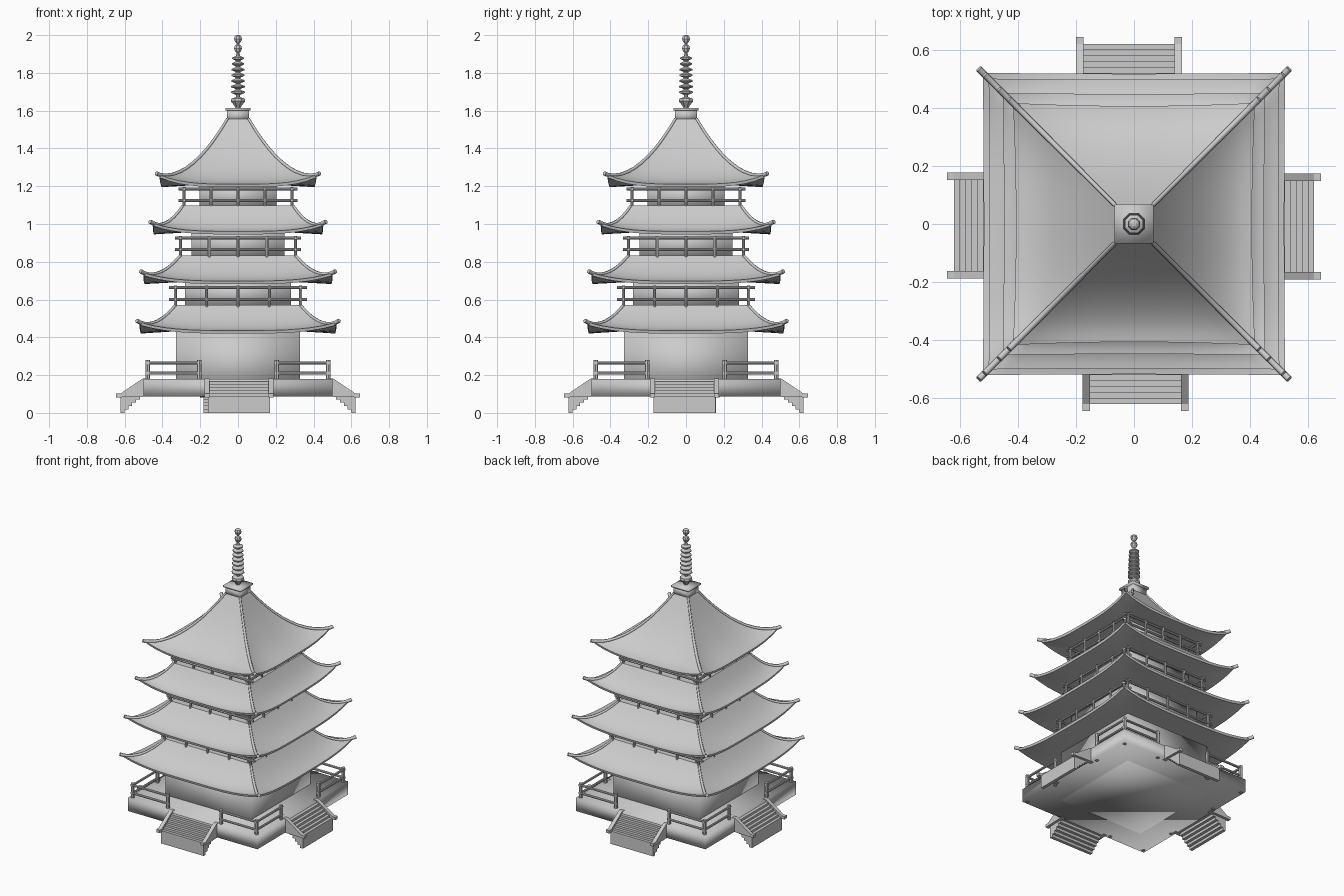
import bpy, bmesh, math
from mathutils import Vector, Matrix

if "Cube" in bpy.data.objects:
    bpy.data.objects.remove(bpy.data.objects["Cube"])


def finish(bm, name, smooth=None):
    bmesh.ops.recalc_face_normals(bm, faces=bm.faces)
    me = bpy.data.meshes.new(name)
    bm.to_mesh(me)
    bm.free()
    ob = bpy.data.objects.new(name, me)
    bpy.context.collection.objects.link(ob)
    if smooth:
        bpy.ops.object.select_all(action='DESELECT')
        ob.select_set(True)
        bpy.context.view_layer.objects.active = ob
        bpy.ops.object.shade_smooth_by_angle(angle=math.radians(smooth))
    return ob


def add_box(bm, lo, hi, mat=Matrix()):
    lo, hi = Vector(lo), Vector(hi)
    m = mat @ Matrix.Translation((lo + hi) / 2) @ Matrix.Diagonal((*(hi - lo), 1))
    bmesh.ops.create_cube(bm, size=1, matrix=m)


def add_rod(bm, a, b, r, mat=Matrix(), sides=8):
    a, b = Vector(a), Vector(b)
    d = b - a
    m = mat @ Matrix.Translation((a + b) / 2) @ d.to_track_quat('Z', 'Y').to_matrix().to_4x4()
    bmesh.ops.create_cone(bm, cap_ends=True, segments=sides, radius1=r, radius2=r,
                          depth=d.length, matrix=m)


def turn(k):
    return Matrix.Rotation(k * math.pi / 2, 4, 'Z')


def square_box(name, half, z0, z1):
    bm = bmesh.new()
    add_box(bm, (-half, -half, z0), (half, half, z1))
    return finish(bm, name, 100)


# curved roof with lifted corners, closed underneath
def roof(name, w_top, z_top, w_eave, z_bot, wall, lift=0.044, bow=0.006, n=16):
    z_eave = z_bot + 0.016
    steps = 10
    # rows: half width, height, corner lift, side inset
    rows = []
    for j in range(steps + 1):
        t = j / steps
        rows.append((w_top + (w_eave - w_top) * t,
                     z_eave + (z_top - z_eave) * (1 - t) ** 1.8, lift * t * t, bow * t * t))
    for s in (1, 0.75, 0.5, 0.25, 0):
        rows.append((wall + (w_eave - 0.004 - wall) * s, z_bot + 0.012 * (1 - s), lift * s * s, bow * s))
    bm = bmesh.new()
    rings = []
    for w, z, lf, inset in rows:
        ring = []
        for k in range(4):
            for i in range(n):
                u = -1 + 2 * i / n
                p = Vector((u * w, -w * (1 - inset * (1 - u * u)), z + lf * abs(u) ** 3.5))
                ring.append(bm.verts.new(turn(k) @ p))
        rings.append(ring)
    for a, b in zip(rings, rings[1:]):
        for i in range(4 * n):
            j = (i + 1) % (4 * n)
            bm.faces.new((a[i], a[j], b[j], b[i]))
    bm.faces.new(rings[0])
    bm.faces.new(rings[-1])
    finish(bm, name, 35)

    # hip ridges with upturned tips
    cu = bpy.data.curves.new(name + "_hip_ridges", 'CURVE')
    cu.dimensions = '3D'
    cu.bevel_depth = 0.012
    cu.bevel_resolution = 1
    cu.use_fill_caps = True
    path = [(w, z + lf) for w, z, lf, _ in rows[:steps + 1]]
    path.append((w_eave + 0.014, z_eave + lift + 0.008))
    for k in range(4):
        sp = cu.splines.new('POLY')
        sp.points.add(len(path) - 1)
        for i, (w, z) in enumerate(path):
            p = turn(k) @ Vector((w, w, z))
            sp.points[i].co = (*p, 1)
            sp.points[i].radius = 0.6 + 0.4 * i / len(path)
    bpy.context.collection.objects.link(bpy.data.objects.new(name + "_hip_ridges", cu))


# balcony rail all round one floor, rails crossing at the corners
def balcony(name, half, reach, z0, z_low, z_high):
    bm = bmesh.new()
    for k in range(4):
        m = turn(k)
        for z in (z_low, z_high):
            add_rod(bm, (-reach, -half, z), (reach, -half, z), 0.008, m)
        for f in (-1, -0.5, 0, 0.5):
            add_rod(bm, (f * half, -half, z0 - 0.01), (f * half, -half, z_high + 0.012), 0.008, m)
    finish(bm, name, 30)


# platform and storeys
square_box("platform", 0.5, 0.088, 0.18)
square_box("ground_floor_walls", 0.328, 0.086, 0.44)
square_box("second_floor_walls", 0.28, 0.56, 0.7)
square_box("third_floor_walls", 0.245, 0.82, 0.965)
square_box("fourth_floor_walls", 0.205, 1.08, 1.215)

roof("first_roof", 0.33, 0.572, 0.522, 0.42, 0.328)
roof("second_roof", 0.305, 0.833, 0.502, 0.682, 0.28)
roof("third_roof", 0.292, 1.097, 0.452, 0.945, 0.245)
roof("top_roof", 0.055, 1.558, 0.418, 1.195, 0.205, 0.05, 0.025)

balcony("second_floor_balcony", 0.332, 0.365, 0.57, 0.6, 0.663)
balcony("third_floor_balcony", 0.305, 0.333, 0.83, 0.865, 0.925)
balcony("fourth_floor_balcony", 0.285, 0.315, 1.09, 1.125, 1.185)

# L-shaped railings at the platform corners
bm = bmesh.new()
c, e = 0.478, 0.205
for k in range(4):
    m = turn(k)
    add_rod(bm, (c, -c, 0.086), (c, -c, 0.28), 0.012, m)
    for end in ((e, -c), (c, -e)):
        add_rod(bm, (*end, 0.086), (*end, 0.28), 0.012, m)
        dx, dy = (Vector(end) - Vector((c, -c))).normalized() * 0.012
        for z in (0.21, 0.265):
            add_rod(bm, (c - dx, -c - dy, z), (end[0] + dx, end[1] + dy, z), 0.008, m)
finish(bm, "platform_railings", 30)

# stairs on all four sides: staggered treads between two side panels
side = [(0.48, 0.182), (0.505, 0.182), (0.622, 0.102), (0.646, 0.102), (0.646, 0.082), (0.48, 0.086)]
for k, (name, off) in enumerate((("front", 0.005), ("right", -0.008), ("back", 0.017), ("left", 0.005))):
    m = turn(k) @ Matrix.Translation((off, 0, 0))
    bm = bmesh.new()
    for i in range(6):
        y = 0.5 + 0.02 * i
        top = 0.165 - 0.015 * i
        low = 0.018 * (5 - i)
        add_box(bm, (-0.165, -y - 0.022, low), (0.165, -y, top), m)
    for x in (-0.183, 0.157):
        lo = [bm.verts.new(m @ Vector((x, -y, z))) for y, z in side]
        hi = [bm.verts.new(m @ Vector((x + 0.026, -y, z))) for y, z in side]
        bm.faces.new(lo)
        bm.faces.new(hi)
        for i in range(len(side)):
            j = (i + 1) % len(side)
            bm.faces.new((lo[i], lo[j], hi[j], hi[i]))
    finish(bm, name + "_stairs")

# spire base
square_box("spire_base", 0.057, 1.545, 1.602)
square_box("spire_base_cap", 0.067, 1.6, 1.613)

# octagonal spire: bud, rings, two balls
prof = [(0.012, 1.61), (0.018, 1.622), (0.041, 1.65), (0.038, 1.664), (0.012, 1.672)]
for i in range(7):
    z, r = 1.698 + 0.03 * i, 0.041 - 0.0012 * i
    prof += [(0.013, z - 0.013), (r, z - 0.004), (r, z + 0.003), (0.013, z + 0.012)]
for z in (1.93, 1.98):
    prof += [(0.008, z - 0.024), (0.018, z - 0.014), (0.023, z), (0.018, z + 0.014), (0.008, z + 0.02)]
bm = bmesh.new()
rings = [[bm.verts.new((r * math.cos(a), r * math.sin(a), z))
          for a in [math.pi / 8 + i * math.pi / 4 for i in range(8)]] for r, z in prof]
for a, b in zip(rings, rings[1:]):
    for i in range(8):
        bm.faces.new((a[i], a[(i + 1) % 8], b[(i + 1) % 8], b[i]))
bm.faces.new(rings[0])
bm.faces.new(rings[-1])
finish(bm, "spire")
